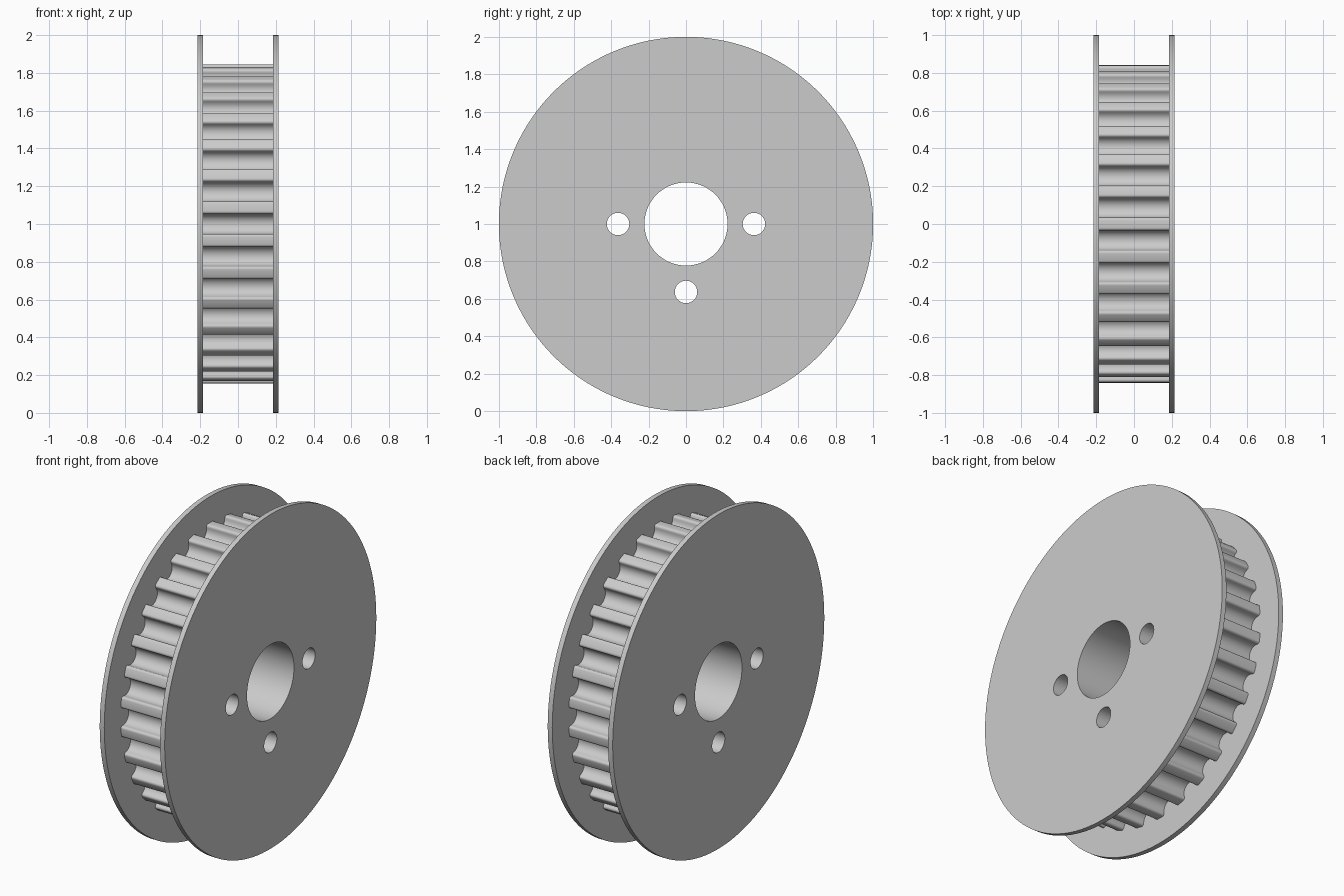
import bpy
import bmesh
from math import sin, cos, pi, sqrt, radians

cube = bpy.data.objects.get("Cube")
if cube:
    bpy.data.objects.remove(cube, do_unlink=True)

RIM_R = 1.0        # flange radius
TOOTH_R = 0.845    # radius over the teeth
TEETH = 30
INNER, OUTER = 0.185, 0.215   # inner and outer face of each flange

# Plain grey metal
metal = bpy.data.materials.new("grey metal")
metal.use_nodes = True
colour = (0.6, 0.6, 0.6, 1)
metal.diffuse_color = colour
metal.node_tree.nodes["Principled BSDF"].inputs["Base Color"].default_value = colour


def circle(r, n, cx=0, cy=0):
    return [(cx + r * cos(2 * pi * i / n), cy + r * sin(2 * pi * i / n)) for i in range(n)]


def groove():
    """One rounded belt groove as (sideways, depth) points."""
    half, depth, fillet = 0.053, 0.075, 0.0155
    pts = []
    for i in range(5):      # rounded tooth tip
        a = pi / 2 * i / 4
        pts.append((-half - fillet + fillet * sin(a), fillet * (1 - cos(a))))
    for i in range(13):     # round groove bottom
        a = pi * i / 12
        pts.append((-half * cos(a), depth - half + half * sin(a)))
    for s, d in reversed(pts[:5]):
        pts.append((-s, d))
    return pts


def toothed_outline():
    pts = []
    for k in range(TEETH):
        a = 2 * pi * k / TEETH
        for s, d in groove():
            r = sqrt(TOOTH_R ** 2 - s * s) - d
            pts.append((r * cos(a) - s * sin(a), r * sin(a) + s * cos(a)))
    return pts


# Bore and three bolt holes, shared by every layer
holes = [circle(0.222, 96)]
for a in (0, 180, 270):
    holes.append(circle(0.06, 40, 0.363 * cos(radians(a)), 0.363 * sin(radians(a))))


def plate(name, outline, x0, x1):
    """Extrude an outline with the holes along x."""
    curve = bpy.data.curves.new(name, 'CURVE')
    curve.dimensions = '2D'
    curve.fill_mode = 'BOTH'
    curve.extrude = (x1 - x0) / 2
    for loop in [outline] + holes:
        spline = curve.splines.new('POLY')
        spline.points.add(len(loop) - 1)
        for p, (u, v) in zip(spline.points, loop):
            p.co = (u, v, 0, 1)
        spline.use_cyclic_u = True
    obj = bpy.data.objects.new(name, curve)
    bpy.context.collection.objects.link(obj)
    obj.rotation_euler = (pi / 2, 0, pi / 2)
    obj.location = ((x0 + x1) / 2, 0, RIM_R)
    bpy.ops.object.select_all(action='DESELECT')
    obj.select_set(True)
    bpy.context.view_layer.objects.active = obj
    bpy.ops.object.convert(target='MESH')
    obj = bpy.context.view_layer.objects.active
    bm = bmesh.new()
    bm.from_mesh(obj.data)
    bmesh.ops.remove_doubles(bm, verts=bm.verts, dist=0.0001)
    bmesh.ops.recalc_face_normals(bm, faces=bm.faces)
    bm.to_mesh(obj.data)
    bm.free()
    obj.data.materials.clear()
    obj.data.materials.append(metal)
    bpy.ops.object.shade_smooth_by_angle(angle=radians(30))
    return obj


# Toothed wheel between two flanges
plate("toothed_wheel", toothed_outline(), -INNER, INNER)
plate("left_flange", circle(RIM_R, 160), INNER, OUTER)
plate("right_flange", circle(RIM_R, 160), -OUTER, -INNER)
